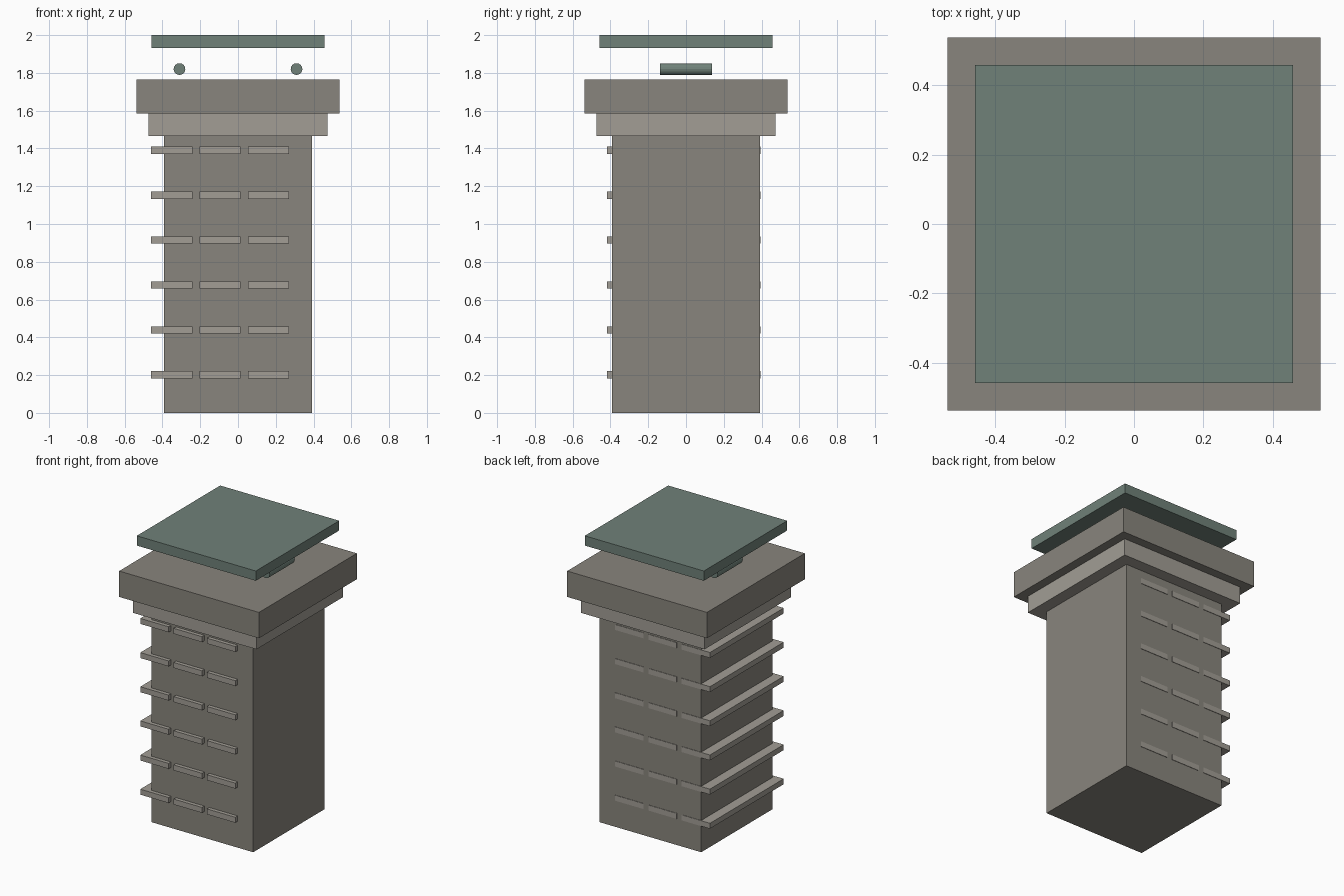
import bpy, math

if "Cube" in bpy.data.objects:
    bpy.data.objects.remove(bpy.data.objects["Cube"])


def material(name, rgb):
    m = bpy.data.materials.new(name)
    m.diffuse_color = (*rgb, 1)
    m.use_nodes = True
    m.node_tree.nodes["Principled BSDF"].inputs["Base Color"].default_value = m.diffuse_color
    return m


STONE = material("stone", (0.25, 0.235, 0.205))
PALE = material("pale_stone", (0.36, 0.34, 0.30))
GREEN = material("green_metal", (0.16, 0.22, 0.19))


def box(name, x, y, z, mat):
    """Box from (min, max) pairs per axis."""
    bpy.ops.mesh.primitive_cube_add(size=1, location=[sum(r) / 2 for r in (x, y, z)])
    o = bpy.context.object
    o.name = name
    o.scale = [r[1] - r[0] for r in (x, y, z)]
    bpy.ops.object.transform_apply(location=False, rotation=False, scale=True)
    o.data.materials.append(mat)
    return o


def square(name, half, z0, z1, mat):
    return box(name, (-half, half), (-half, half), (z0, z1), mat)


# Shaft and stepped cap
square("shaft", 0.391, 0, 1.466, STONE)
square("lower_cap", 0.475, 1.466, 1.584, PALE)
square("upper_cap", 0.538, 1.584, 1.764, STONE)

# Floating top plate
square("top_plate", 0.458, 1.932, 2.0, GREEN)

# Two horizontal rods under the plate
for side, x in (("left", -0.31), ("right", 0.31)):
    bpy.ops.mesh.primitive_cylinder_add(vertices=16, radius=0.031, depth=0.275,
                                        location=(x, 0, 1.82),
                                        rotation=(math.pi / 2, 0, 0))
    rod = bpy.context.object
    rod.name = side + "_rod"
    rod.data.materials.append(GREEN)

# Slats running front to back: six rows of three
for row in range(6):
    z = 0.202 + row * 0.2376
    for col in range(3):
        x = -0.46 + col * 0.2565
        box(f"slat_{row + 1}_{col + 1}", (x, x + 0.218), (-0.417, 0.394),
            (z - 0.019, z + 0.019), PALE)
